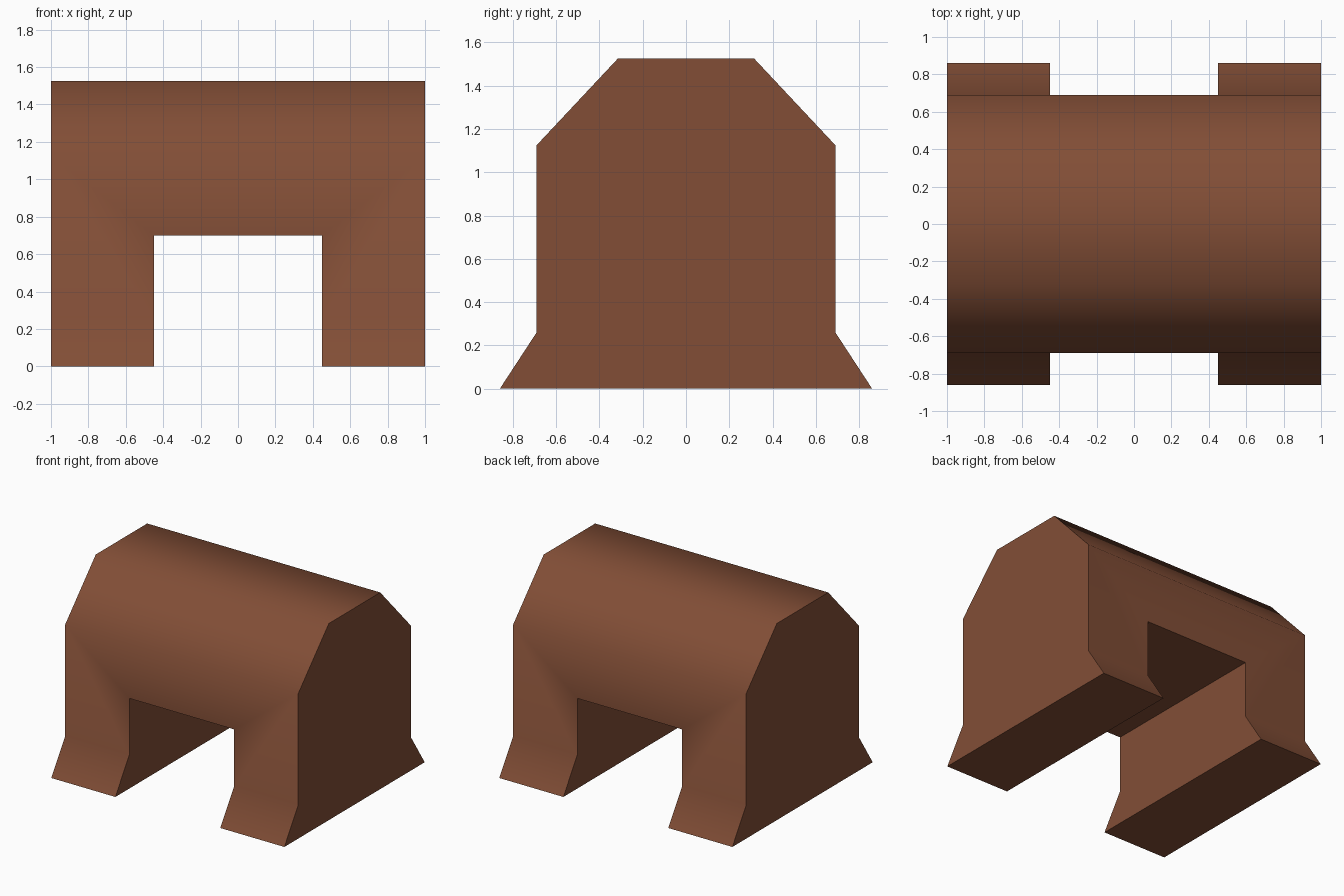
import bpy, bmesh, math

if "Cube" in bpy.data.objects:
    bpy.data.objects.remove(bpy.data.objects["Cube"])

# Brown material
brown = bpy.data.materials.new("brown")
brown.diffuse_color = (0.223, 0.076, 0.037, 1)
brown.use_nodes = True
brown.node_tree.nodes["Principled BSDF"].inputs["Base Color"].default_value = brown.diffuse_color


def extruded(name, profile, length):
    """Prism: a y-z profile swept along x, centred on x = 0."""
    bm = bmesh.new()
    face = bm.faces.new([bm.verts.new((-length / 2, y, z)) for y, z in profile])
    ext = bmesh.ops.extrude_face_region(bm, geom=[face])
    moved = [v for v in ext["geom"] if isinstance(v, bmesh.types.BMVert)]
    bmesh.ops.translate(bm, vec=(length, 0, 0), verts=moved)
    bmesh.ops.recalc_face_normals(bm, faces=bm.faces)
    mesh = bpy.data.meshes.new(name)
    bm.to_mesh(mesh)
    bm.free()
    mesh.materials.append(brown)
    obj = bpy.data.objects.new(name, mesh)
    bpy.context.collection.objects.link(obj)
    return obj


# Body: flared feet, upright sides, chamfered flat top
half = [(0.86, 0), (0.69, 0.26), (0.69, 1.125), (0.315, 1.525)]
body = extruded("arched_block", half + [(-y, z) for y, z in reversed(half)], 2.0)

# Opening cut right through from front to back
cutter = extruded("opening_cutter", [(-1.2, -0.5), (1.2, -0.5), (1.2, 0.7), (-1.2, 0.7)], 0.9)
cutter.hide_render = True

cut = body.modifiers.new("opening", 'BOOLEAN')
cut.operation = 'DIFFERENCE'
cut.solver = 'EXACT'
cut.object = cutter
bpy.context.view_layer.objects.active = body
body.select_set(True)
cutter.select_set(False)
bpy.ops.object.modifier_apply(modifier=cut.name)
bpy.data.objects.remove(cutter)

# Smooth across the profile, crisp at the ends and opening
bpy.ops.object.shade_smooth_by_angle(angle=math.radians(60))
